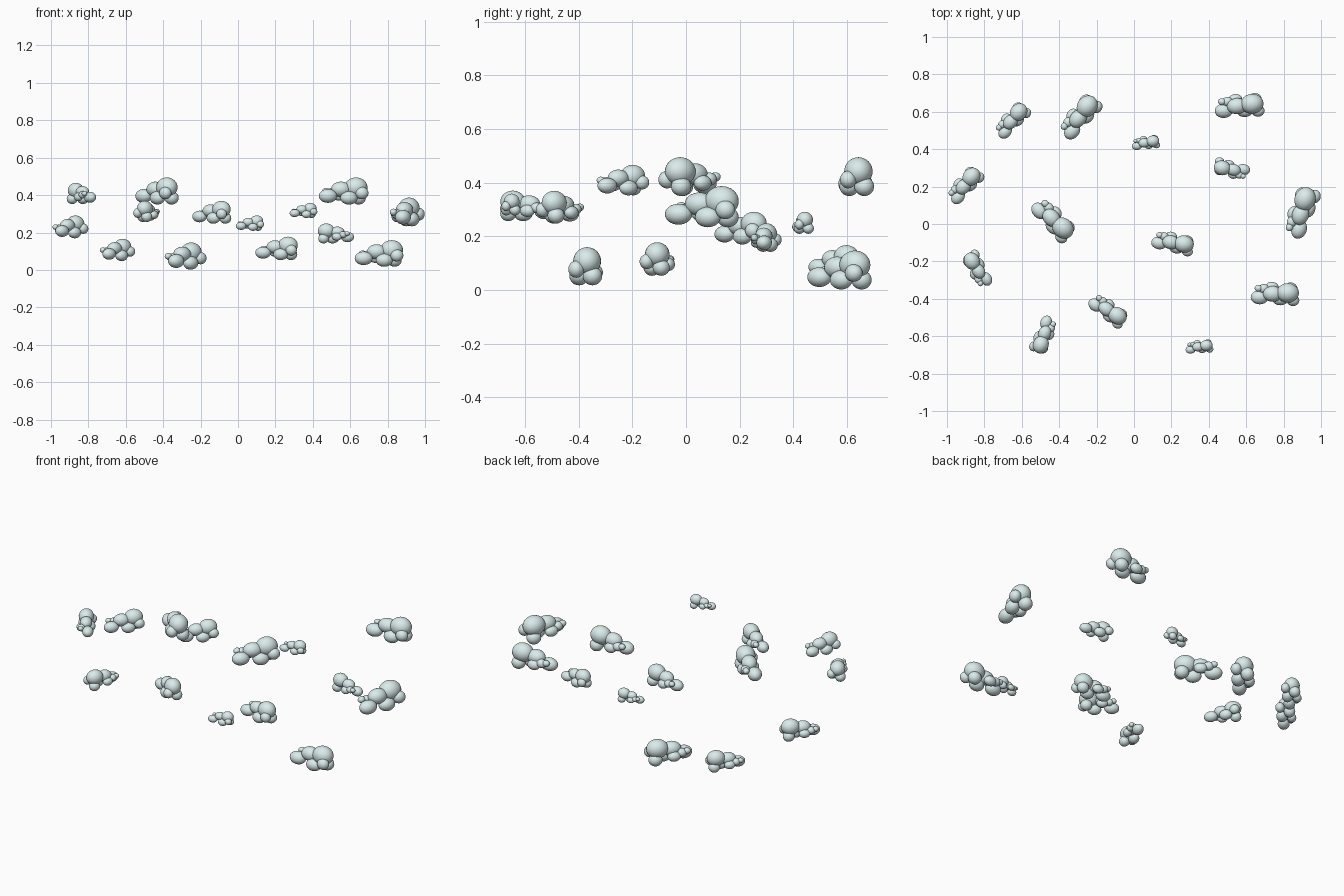
import bpy, bmesh
from math import radians
from mathutils import Matrix, Vector

# Puffs of one cloud: centre, radii (tail at -x, big puff at +x)
PUFFS = [
    ((.070, .005, .020), (.060, .052, .052)),    # big puff
    ((-.080, -.018, -.025), (.048, .038, .036)), # tail
    ((-.010, .000, .010), (.052, .042, .040)),   # middle
    ((.030, -.025, -.035), (.045, .036, .035)),  # front underside
    ((.085, .025, -.035), (.038, .036, .035)),   # rear underside
    ((.098, -.035, -.010), (.034, .030, .032)),  # head side
    ((-.087, .030, .000), (.020, .018, .017)),   # small tail puffs
    ((-.058, .028, -.008), (.028, .025, .024)),
    ((-.015, .036, -.022), (.036, .028, .028)),
]

# Clouds: centre of bounds, scale, heading in degrees
CLOUDS = [
    ((-.644, .553, .107), .84, 47),
    ((-.280, .572, .074), 1.02, 50),
    ((.064, .436, .250), .58, 8),
    ((.565, .634, .422), 1.02, 5),
    ((.524, .299, .195), .75, 167),
    ((.905, .059, .310), 1.08, 70),
    ((-.896, .206, .230), .86, 48),
    ((-.433, .013, .422), 1.02, -45),
    ((.206, -.107, .115), .88, -11),
    ((-.837, -.235, .409), .80, 120),
    ((-.140, -.470, .308), .86, -35),
    ((-.489, -.591, .313), .80, -112),
    ((.350, -.655, .318), .57, 6),
    ((.754, -.374, .088), 1.0, 0),
]

mat = bpy.data.materials.new("pale_cloud")
mat.diffuse_color = (.70, .83, .83, 1)


def make_cloud(i, centre, scale, heading):
    bm = bmesh.new()
    turn = Matrix.Rotation(radians(heading), 4, 'Z') @ Matrix.Scale(scale, 4)
    for c, r in PUFFS:
        m = turn @ Matrix.Translation(c) @ Matrix.Diagonal((*r, 1))
        bmesh.ops.create_uvsphere(bm, u_segments=24, v_segments=16, radius=1, matrix=m)
    # Centre the bounds on the requested point
    lo = Vector([min(v.co[k] for v in bm.verts) for k in range(3)])
    hi = Vector([max(v.co[k] for v in bm.verts) for k in range(3)])
    bmesh.ops.translate(bm, verts=bm.verts, vec=-(lo + hi) / 2)
    for f in bm.faces:
        f.smooth = True
    me = bpy.data.meshes.new(f"cloud_{i}")
    bm.to_mesh(me)
    bm.free()
    me.materials.append(mat)
    ob = bpy.data.objects.new(f"cloud_{i}", me)
    ob.location = centre
    bpy.context.collection.objects.link(ob)


for i, (centre, scale, heading) in enumerate(CLOUDS, 1):
    make_cloud(i, centre, scale, heading)
